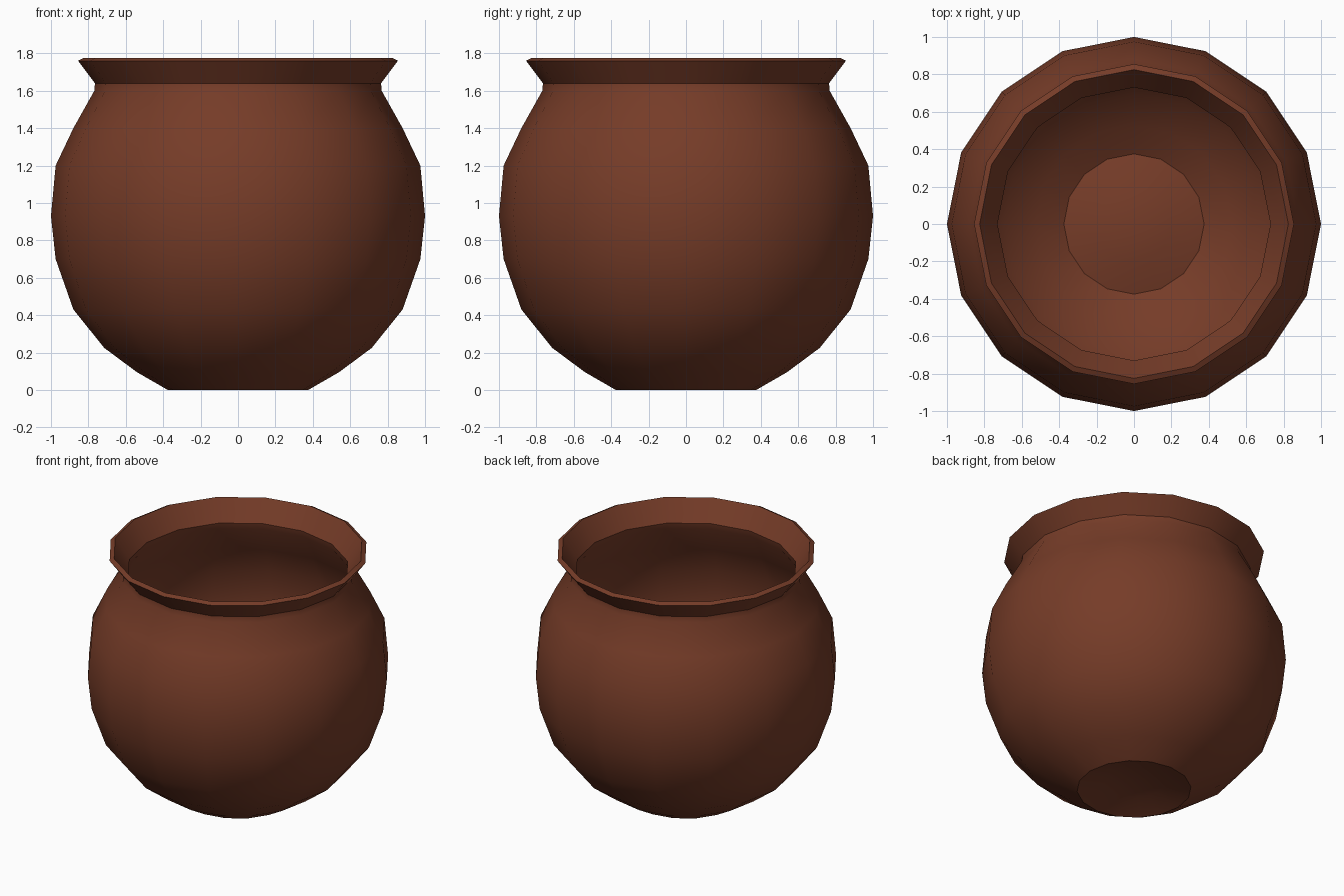
import bpy, bmesh, math

if "Cube" in bpy.data.objects:
    bpy.data.objects.remove(bpy.data.objects["Cube"])

SIDES = 16
clay = bpy.data.materials.new("brown clay")
clay.diffuse_color = (0.18, 0.045, 0.021, 1)
clay.use_nodes = True
clay.node_tree.nodes["Principled BSDF"].inputs["Base Color"].default_value = clay.diffuse_color


def lathe(name, profile, twist=True):
    """Spin a (radius, z) profile; alternate rings are turned half a step for a hand-made faceting."""
    bm = bmesh.new()
    rings = []
    for r, z, half in profile:
        if r == 0:
            rings.append([bm.verts.new((0, 0, z))])
            continue
        rings.append([bm.verts.new((r * math.cos(a), r * math.sin(a), z))
                      for a in (math.tau * (i + half) / SIDES for i in range(SIDES))])
    for a, b in zip(rings, rings[1:]):
        for i in range(SIDES):
            j = (i + 1) % SIDES
            if len(a) == 1:
                bm.faces.new((a[0], b[j], b[i]))
            elif len(b) == 1:
                bm.faces.new((a[i], a[j], b[0]))
            else:
                bm.faces.new((a[i], a[j], b[j], b[i]))
    bmesh.ops.recalc_face_normals(bm, faces=bm.faces)
    me = bpy.data.meshes.new(name)
    bm.to_mesh(me)
    bm.free()
    me.materials.append(clay)
    ob = bpy.data.objects.new(name, me)
    bpy.context.collection.objects.link(ob)
    bpy.context.view_layer.objects.active = ob
    ob.select_set(True)
    bpy.ops.object.shade_smooth_by_angle(angle=math.radians(38))
    ob.select_set(False)
    return ob


# outer skin: dished foot, round belly, pinched neck, flared lip
outer = [(0, 0.07), (0.20, 0.052), (0.375, 0), (0.54, 0.095), (0.715, 0.225),
         (0.88, 0.43), (0.975, 0.70), (1.0, 0.93), (0.975, 1.20),
         (0.88, 1.40), (0.768, 1.60), (0.765, 1.64), (0.855, 1.76)]
# inner skin: lip top, throat, hollow belly, domed floor
inner = [(0.825, 1.775), (0.73, 1.63), (0.74, 1.585), (0.85, 1.385), (0.945, 1.19),
         (0.97, 0.93), (0.945, 0.71), (0.855, 0.45), (0.695, 0.25),
         (0.525, 0.123), (0.375, 0.035), (0.20, 0.082), (0, 0.10)]

lathe("pot", [(r, z, 0) for r, z in outer + inner])
